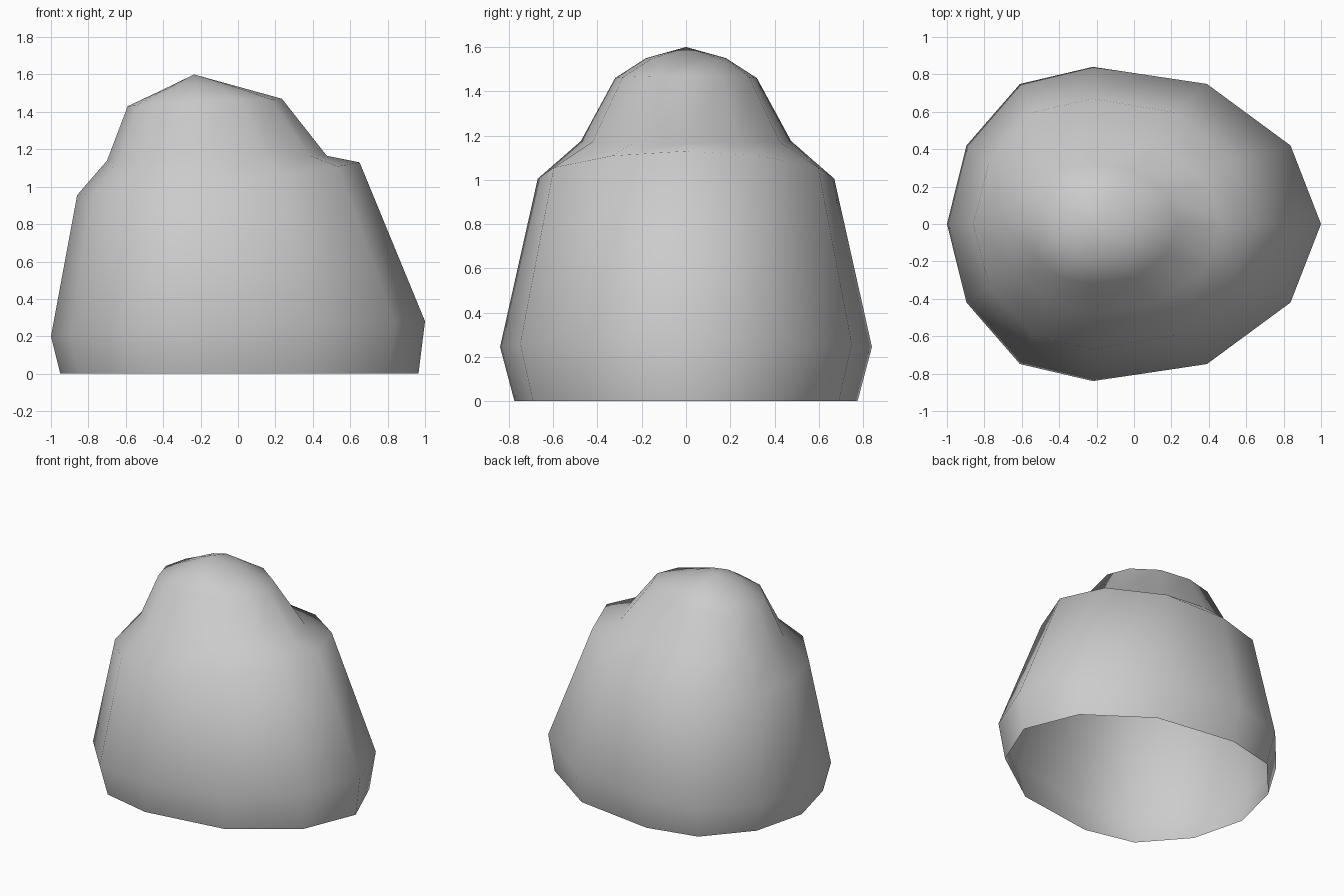
import bpy
import bmesh
import math

cube = bpy.data.objects.get("Cube")
if cube:
    bpy.data.objects.remove(cube, do_unlink=True)

SIDES = 12
CENTRE_X = -0.22

# Each ring: x of right end, x of left end, half depth, then heights at right, middle, left
RINGS = [
    (-0.95, 0.965, 0.775, 0.0, 0.0, 0.0),
    (-1.0, 1.0, 0.84, 0.20, 0.245, 0.28),
    (-0.86, 0.65, 0.67, 0.955, 1.005, 1.13),
    (-0.70, 0.475, 0.475, 1.14, 1.175, 1.165),
    (-0.59, 0.235, 0.32, 1.43, 1.46, 1.47),
    (-0.41, 0.0, 0.18, 1.515, 1.55, 1.535),
]
APEX = (-0.235, 0.0, 1.6)


def ring_point(ring, index):
    x_right, x_left, depth, z_right, z_mid, z_left = ring
    angle = math.tau * index / SIDES
    c, s = math.cos(angle), math.sin(angle)
    reach = x_left - CENTRE_X if c > 0 else CENTRE_X - x_right
    z_end = z_left if c > 0 else z_right
    # Slightly squared outline
    y = depth * math.copysign(min(1.0, abs(s) ** 0.8 if abs(s) > 0.6 else abs(s)), s)
    return (CENTRE_X + reach * c, y, z_mid + (z_end - z_mid) * abs(c) ** 1.3)


# Boulder shell, open underneath
bm = bmesh.new()
loops = [[bm.verts.new(ring_point(r, i)) for i in range(SIDES)] for r in RINGS]
for lower, upper in zip(loops, loops[1:]):
    for i in range(SIDES):
        j = (i + 1) % SIDES
        bm.faces.new((lower[i], lower[j], upper[j], upper[i]))

# Rounded crown
apex = bm.verts.new(APEX)
for i in range(SIDES):
    bm.faces.new((loops[-1][i], loops[-1][(i + 1) % SIDES], apex))
for face in bm.faces:
    face.smooth = True

mesh = bpy.data.meshes.new("boulder")
bm.to_mesh(mesh)
bm.free()
boulder = bpy.data.objects.new("boulder", mesh)
bpy.context.collection.objects.link(boulder)

# Stone colour
stone = bpy.data.materials.new("stone_grey")
stone.use_nodes = True
colour = (0.6, 0.6, 0.6, 1.0)
stone.diffuse_color = colour
shader = next(n for n in stone.node_tree.nodes if n.type == "BSDF_PRINCIPLED")
shader.inputs["Base Color"].default_value = colour
mesh.materials.append(stone)
